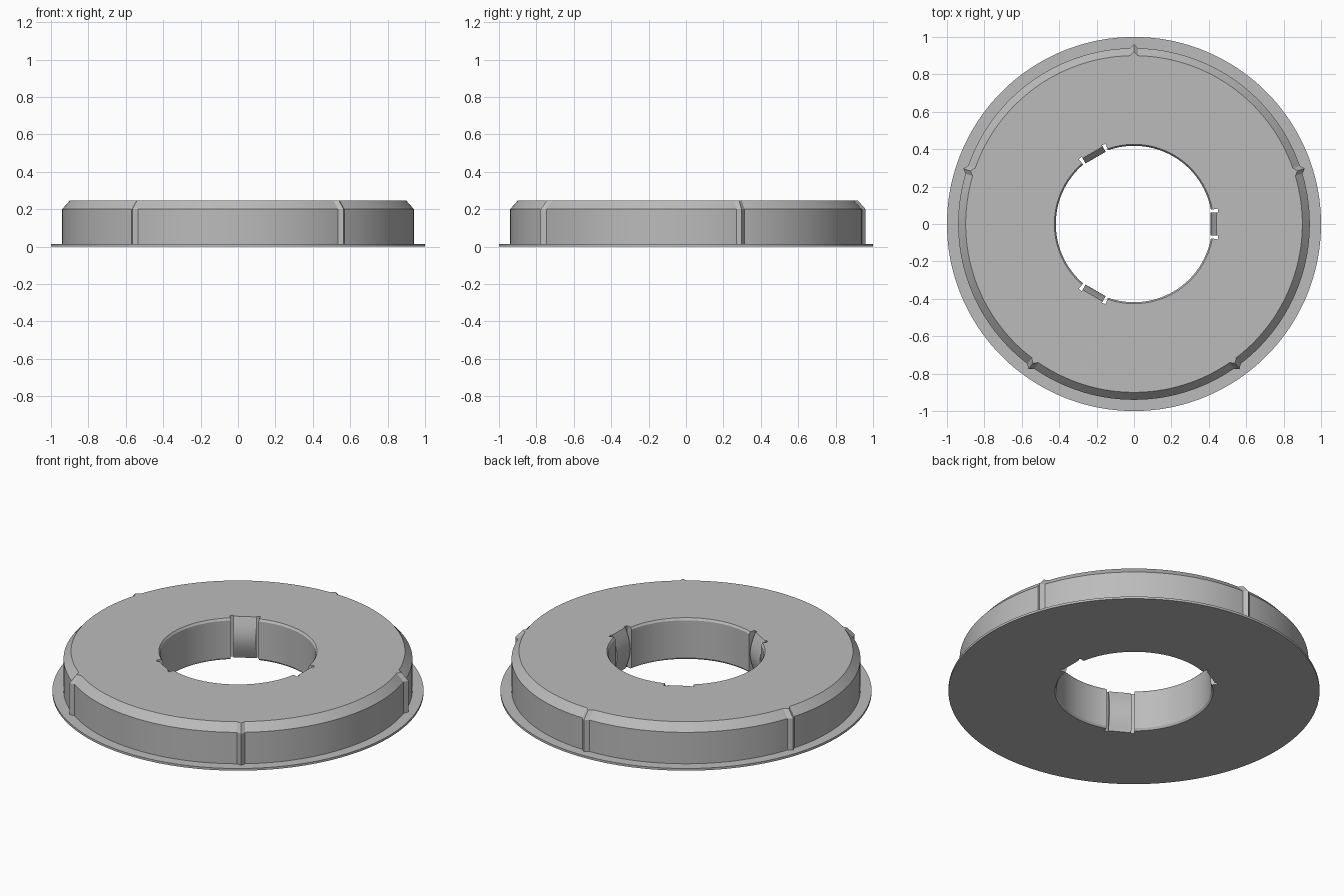
import bpy, bmesh, math
from mathutils import Matrix

# Remove the default cube
cube = bpy.data.objects.get("Cube")
if cube:
    bpy.data.objects.remove(cube, do_unlink=True)

grey = bpy.data.materials.new("plain_grey")
grey.use_nodes = True
colour = (0.5, 0.5, 0.5, 1)
grey.diffuse_color = colour
grey.node_tree.nodes["Principled BSDF"].inputs["Base Color"].default_value = colour

HEIGHT, FLANGE = 0.245, 0.013
HOLE, RECESS = 0.418, 0.455
SLOT_HALF, CLIP_HALF = 0.076, 0.062
RIB_HALF = 0.024
ribs = [math.radians(90 + 72 * i) for i in range(5)]
clips = [math.radians(120 * i) for i in range(3)]


def finish(bm, name):
    bmesh.ops.remove_doubles(bm, verts=bm.verts, dist=1e-5)
    bmesh.ops.recalc_face_normals(bm, faces=bm.faces)
    mesh = bpy.data.meshes.new(name)
    bm.to_mesh(mesh)
    bm.free()
    mesh.materials.append(grey)
    obj = bpy.data.objects.new(name, mesh)
    bpy.context.collection.objects.link(obj)
    bpy.ops.object.select_all(action='DESELECT')
    bpy.context.view_layer.objects.active = obj
    obj.select_set(True)
    bpy.ops.object.shade_smooth_by_angle(angle=math.radians(28))
    return obj


def gap(a, b):
    return abs((a - b + math.pi) % math.tau - math.pi)


def section(angle, recessed):
    """Closed radial section of the ring: hole wall, flange, wall and bevel."""
    bump = 0.02 * max(0, 1 - min(gap(angle, r) for r in ribs) / RIB_HALF)
    if recessed:
        inner = [(RECESS, HEIGHT), (RECESS, HEIGHT - 0.012), (RECESS, 0.012), (RECESS, 0)]
    else:
        inner = [(HOLE + 0.008, HEIGHT), (HOLE, HEIGHT - 0.012),
                 (HOLE, 0.012), (HOLE + 0.008, 0)]
    outer = [(1, 0), (1, FLANGE), (0.94 + bump, FLANGE),
             (0.94 + bump, 0.2), (0.9 + bump, HEIGHT)]
    return [(r * math.cos(angle), r * math.sin(angle), z) for r, z in inner + outer]


# Angular stations, with doubled ones where the clip recesses start and end
slot_angle = math.asin(SLOT_HALF / HOLE)
stations = [(math.tau * i / 180, None) for i in range(180)]
for r in ribs:
    stations += [((r + d * RIB_HALF) % math.tau, None) for d in (-1, 0, 1)]
for c in clips:
    stations += [((c - slot_angle) % math.tau, False), ((c - slot_angle) % math.tau + 1e-6, True),
                 ((c + slot_angle) % math.tau, True), ((c + slot_angle) % math.tau + 1e-6, False)]
stations.sort(key=lambda s: s[0])

# Flanged ring with ribs
bm = bmesh.new()
loops = []
for angle, recessed in stations:
    if recessed is None:
        recessed = min(gap(angle, c) for c in clips) < slot_angle
    loops.append([bm.verts.new(p) for p in section(angle, recessed)])
for a, b in zip(loops, loops[1:] + loops[:1]):
    for i in range(len(a)):
        j = (i + 1) % len(a)
        bm.faces.new((a[i], b[i], b[j], a[j]))
finish(bm, "flanged_ring")

# Bulging spring clips inside the hole
for n, c in enumerate(clips):
    bm = bmesh.new()
    steps = 16
    profile = [(0.442 - 0.032 * math.sin(math.pi * i / steps), HEIGHT * i / steps)
               for i in range(steps + 1)]
    profile += [(RECESS + 0.003, HEIGHT), (RECESS + 0.003, 0)]
    face = bm.faces.new([bm.verts.new((r, -CLIP_HALF, z)) for r, z in profile])
    extruded = bmesh.ops.extrude_face_region(bm, geom=[face], use_keep_orig=True)
    moved = [v for v in extruded["geom"] if isinstance(v, bmesh.types.BMVert)]
    bmesh.ops.translate(bm, verts=moved, vec=(0, 2 * CLIP_HALF, 0))
    bmesh.ops.transform(bm, matrix=Matrix.Rotation(c, 4, 'Z'), verts=bm.verts)
    finish(bm, f"spring_clip_{n + 1}")
